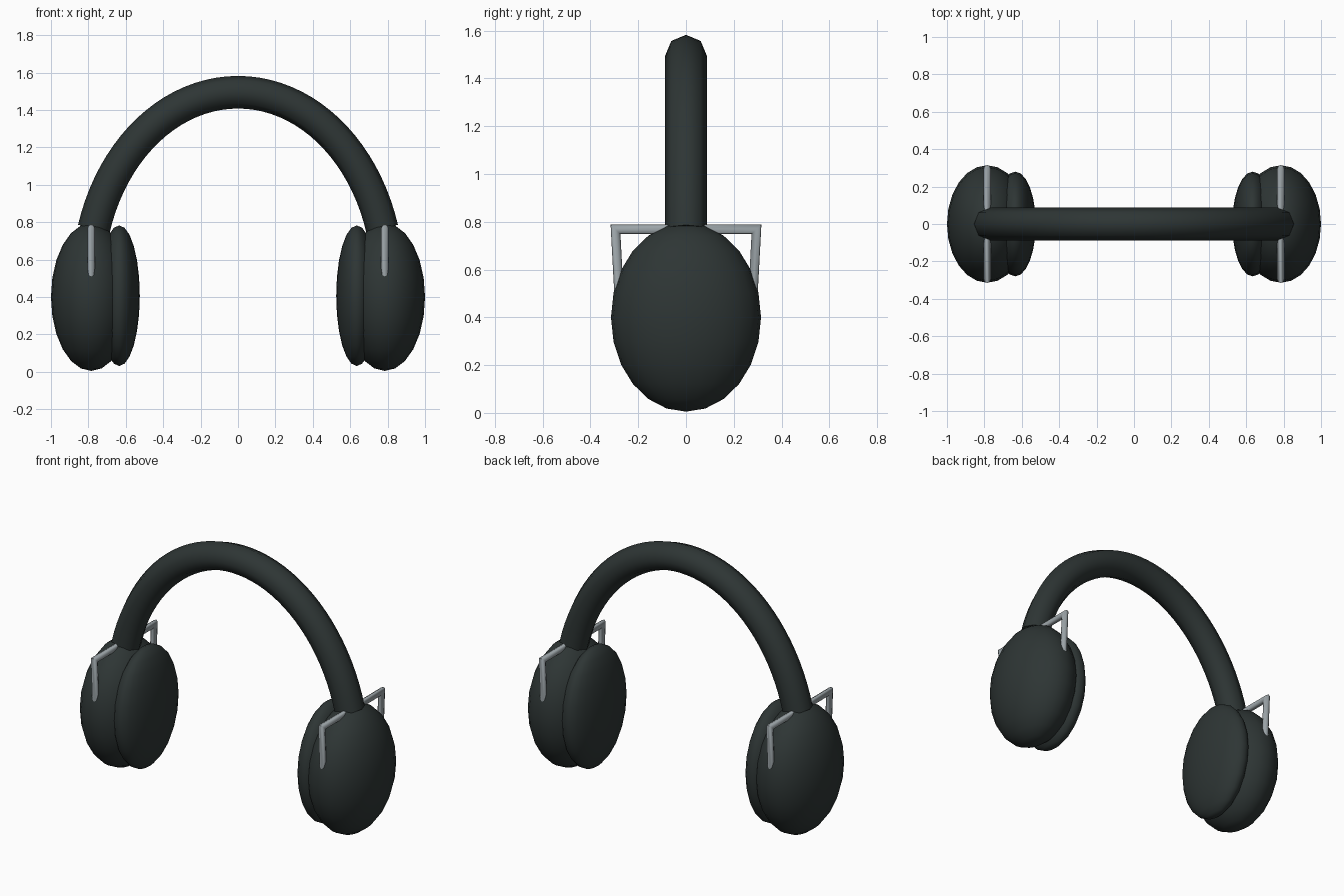
import bpy, bmesh, math
from mathutils import Vector

if "Cube" in bpy.data.objects:
    bpy.data.objects.remove(bpy.data.objects["Cube"])


def material(name, rgb):
    m = bpy.data.materials.new(name)
    m.diffuse_color = (*rgb, 1)
    m.use_nodes = True
    m.node_tree.nodes["Principled BSDF"].inputs["Base Color"].default_value = m.diffuse_color
    return m


DARK = material("charcoal", (0.027, 0.036, 0.035))
GREY = material("silver_grey", (0.33, 0.37, 0.39))


def finish(name, bm, mat, smooth_angle):
    bmesh.ops.recalc_face_normals(bm, faces=bm.faces)
    mesh = bpy.data.meshes.new(name)
    bm.to_mesh(mesh)
    bm.free()
    mesh.materials.append(mat)
    obj = bpy.data.objects.new(name, mesh)
    bpy.context.collection.objects.link(obj)
    bpy.ops.object.select_all(action='DESELECT')
    obj.select_set(True)
    bpy.context.view_layer.objects.active = obj
    bpy.ops.object.shade_smooth_by_angle(angle=math.radians(smooth_angle))
    return obj


def ellipsoid(name, centre, radii, mat):
    bm = bmesh.new()
    bmesh.ops.create_uvsphere(bm, u_segments=24, v_segments=12, radius=1)
    for v in bm.verts:
        v.co = Vector([c + r * p for c, r, p in zip(centre, radii, v.co)])
    finish(name, bm, mat, 60)


def tube(name, path, plane_normal, radius, mat, sides=8):
    """Round tube along a planar path, with mitred corners and capped ends."""
    bm = bmesh.new()
    path = [Vector(p) for p in path]
    n = Vector(plane_normal)
    rings = []
    for i, p in enumerate(path):
        before = (p - path[i - 1]).normalized() if i else None
        after = (path[i + 1] - p).normalized() if i < len(path) - 1 else None
        before, after = before or after, after or before
        tangent = (before + after).normalized()
        side = tangent.cross(n) / tangent.dot(after)
        rings.append([bm.verts.new(p + radius * (side * math.cos(a) + n * math.sin(a)))
                      for a in (2 * math.pi * k / sides for k in range(sides))])
    for a, b in zip(rings, rings[1:]):
        for k in range(sides):
            j = (k + 1) % sides
            bm.faces.new((a[k], a[j], b[j], b[k]))
    bm.faces.new(rings[0])
    bm.faces.new(rings[-1])
    finish(name, bm, mat, 50)


# Headband: arch of an ellipse ending in the tops of the ear cups
END, STEPS = math.radians(73.5), 40
arch = []
for i in range(STEPS + 1):
    t = -END + 2 * END * i / STEPS
    arch.append((0.804 * math.sin(t), 0, 0.475 + 1.02 * math.cos(t)))
tube("headband", arch, (0, 1, 0), 0.087, DARK)

for label, s in (("left", -1), ("right", 1)):
    # Ear cup and the inner cushion
    ellipsoid(label + "_ear_cup", (s * 0.785, 0, 0.4), (0.215, 0.314, 0.395), DARK)
    ellipsoid(label + "_ear_cushion", (s * 0.635, 0, 0.407), (0.11, 0.28, 0.376), DARK)
    # Metal yoke straddling the cup
    x = s * 0.785
    tube(label + "_yoke", [(x, -0.278, 0.45), (x, -0.295, 0.768),
                           (x, 0.295, 0.768), (x, 0.278, 0.45)], (1, 0, 0), 0.0195, GREY)
